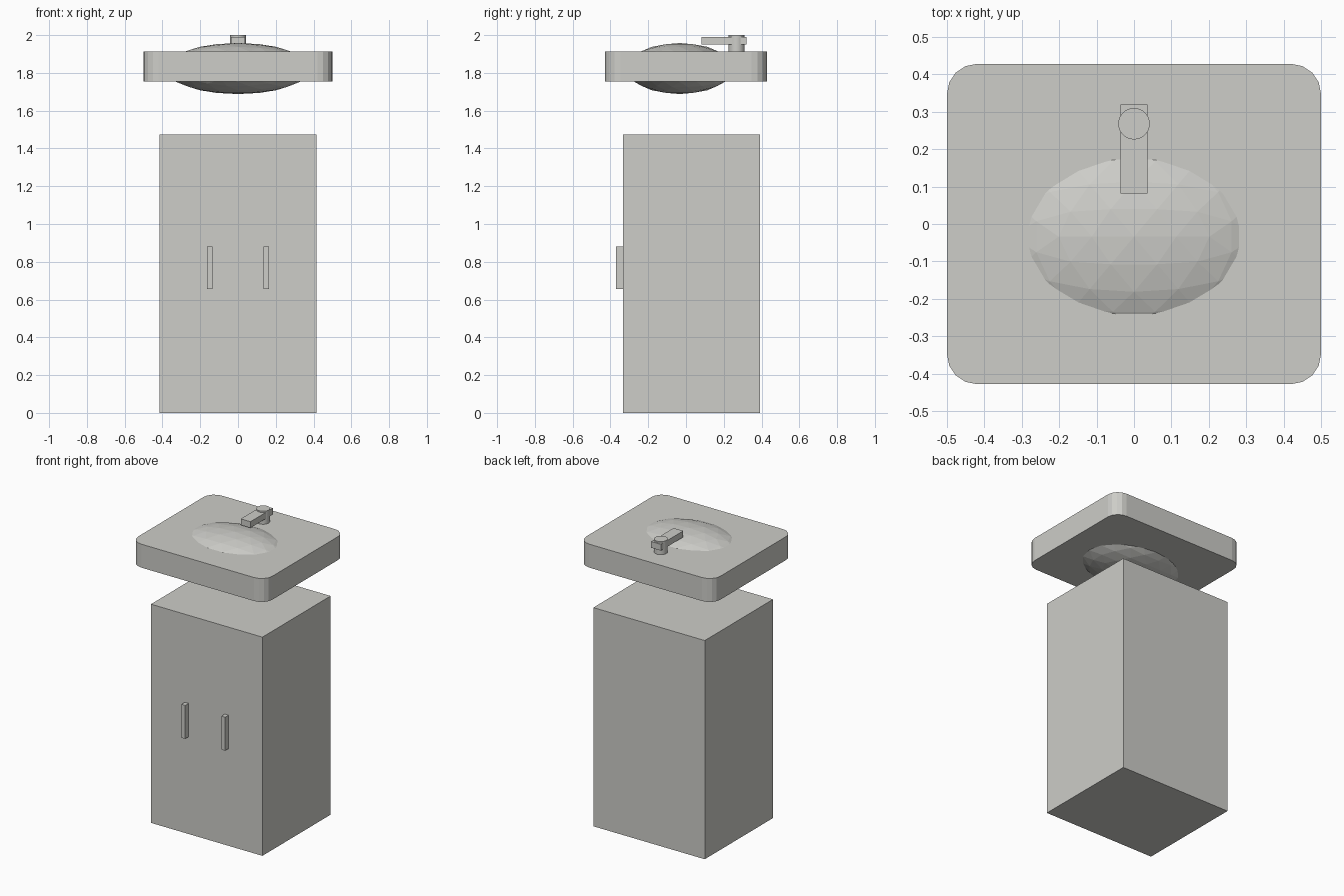
import bpy
import bmesh
import math
from mathutils import Matrix, Vector

cube = bpy.data.objects.get("Cube")
if cube:
    bpy.data.objects.remove(cube, do_unlink=True)

# One pale grey for every part
COLOUR = (0.61, 0.61, 0.58, 1.0)
grey = bpy.data.materials.new("pale_grey")
grey.use_nodes = True
grey.diffuse_color = COLOUR
grey.node_tree.nodes["Principled BSDF"].inputs["Base Color"].default_value = COLOUR


def finish(name, bm):
    bmesh.ops.recalc_face_normals(bm, faces=bm.faces)
    mesh = bpy.data.meshes.new(name)
    bm.to_mesh(mesh)
    bm.free()
    mesh.materials.append(grey)
    obj = bpy.data.objects.new(name, mesh)
    bpy.context.collection.objects.link(obj)
    return obj


def box(name, low, high, radius=0, segments=4):
    """Box between two corners, with optional rounded upright edges."""
    low, high = Vector(low), Vector(high)
    bm = bmesh.new()
    bmesh.ops.create_cube(bm, size=1)
    bmesh.ops.scale(bm, vec=high - low, verts=bm.verts)
    bmesh.ops.translate(bm, vec=(low + high) / 2, verts=bm.verts)
    if radius:
        upright = [e for e in bm.edges
                   if abs(e.verts[0].co.z - e.verts[1].co.z) > 0.01]
        bmesh.ops.bevel(bm, geom=upright, offset=radius, segments=segments,
                        profile=0.5, affect='EDGES')
    return finish(name, bm)


# Cabinet and its two door handles
box("cabinet", (-0.415, -0.333, 0), (0.415, 0.393, 1.473))
for side, x in (("left", 0.149), ("right", -0.149)):
    box(side + "_handle", (x - 0.014, -0.37, 0.655), (x + 0.014, -0.333, 0.88))

# Countertop slab
box("countertop", (-0.5, -0.428, 1.754), (0.5, 0.428, 1.912), radius=0.08)

# Faceted basin, turned so that an edge crosses the crown
bm = bmesh.new()
bmesh.ops.create_icosphere(bm, subdivisions=3, radius=1)
tilt = Matrix.Rotation(-math.atan(2) / 2, 4, 'Y')
place = Matrix.Translation((0, -0.034, 1.823)) @ Matrix.Diagonal((0.383, 0.28, 0.135, 1))
bmesh.ops.transform(bm, matrix=place @ tilt, verts=bm.verts)
finish("basin", bm)

# Tap: round post and square spout
bm = bmesh.new()
bmesh.ops.create_cone(bm, cap_ends=True, segments=32, radius1=0.042, radius2=0.042,
                      depth=0.1, matrix=Matrix.Translation((0, 0.268, 1.95)))
post = finish("tap_post", bm)
for face in post.data.polygons:
    face.use_smooth = len(face.vertices) == 4
box("tap_spout", (-0.036, 0.081, 1.949), (0.036, 0.319, 1.991))
